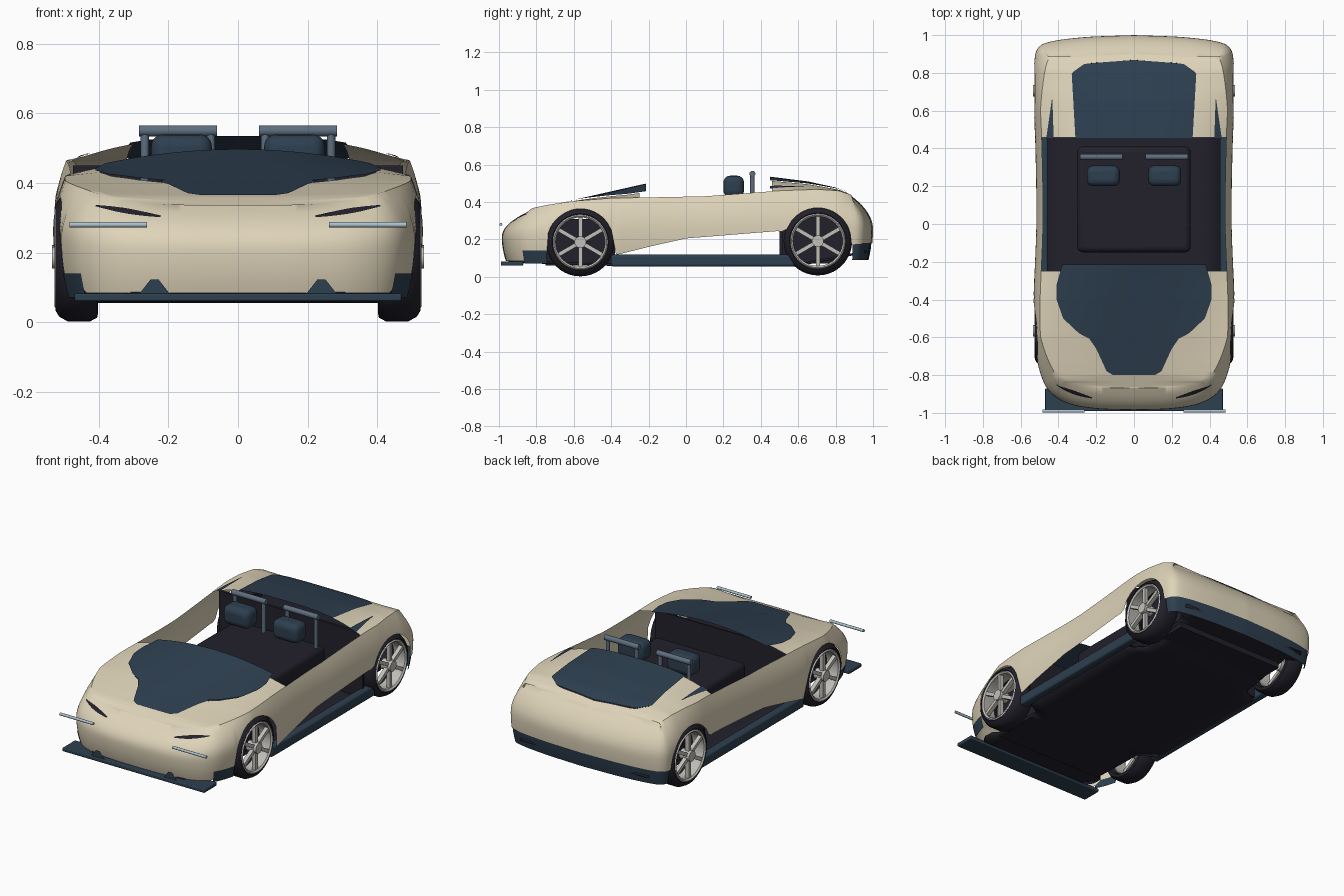
import bpy, bmesh, math
from math import sin, cos, pi, sqrt
from mathutils import Vector, Matrix

if "Cube" in bpy.data.objects:
    bpy.data.objects.remove(bpy.data.objects["Cube"])


def material(name, rgb):
    m = bpy.data.materials.new(name)
    m.use_nodes = True
    m.diffuse_color = (*rgb, 1)
    m.node_tree.nodes["Principled BSDF"].inputs["Base Color"].default_value = (*rgb, 1)
    return m


CREAM = material("cream_paint", (.74, .66, .49))
NAVY = material("navy_panel", (.027, .05, .08))
DARK = material("dark_trim", (.016, .015, .024))
SILVER = material("wheel_silver", (.54, .53, .49))
STEEL = material("steel_blue", (.11, .155, .21))
LAMP = material("pale_lamp", (.42, .54, .62))


def finish(name, bm, mat, mirror=False, bevel=0):
    me = bpy.data.meshes.new(name)
    bm.to_mesh(me)
    bm.free()
    me.materials.append(mat)
    ob = bpy.data.objects.new(name, me)
    bpy.context.collection.objects.link(ob)
    bpy.ops.object.select_all(action='DESELECT')
    ob.select_set(True)
    bpy.context.view_layer.objects.active = ob
    bpy.ops.object.shade_smooth_by_angle(angle=math.radians(45))
    if bevel:
        mod = ob.modifiers.new("round", 'BEVEL')
        mod.width, mod.segments = bevel, 4
    if mirror:
        ob.modifiers.new("mirror", 'MIRROR')
    return ob


def add_grid(bm, rows, closed=False):
    vs = [[bm.verts.new(p) for p in r] for r in rows]
    for a, b in zip(vs, vs[1:] + (vs[:1] if closed else [])):
        for j in range(len(a) - 1):
            bm.faces.new((a[j], a[j + 1], b[j + 1], b[j]))


def sheet(name, grids, mat):
    """Open mirrored surface made of point rows, turned to face outward."""
    bm = bmesh.new()
    for rows in grids:
        add_grid(bm, rows)
    bmesh.ops.remove_doubles(bm, verts=bm.verts, dist=1e-5)
    bmesh.ops.recalc_face_normals(bm, faces=bm.faces)
    mid = Vector((0, 0, .2))
    if sum(f.normal.dot(f.calc_center_median() - mid) * f.calc_area() for f in bm.faces) < 0:
        bmesh.ops.reverse_faces(bm, faces=bm.faces)
    return finish(name, bm, mat, True)


def box(name, lo, hi, mat, bevel=0, mirror=False):
    bm = bmesh.new()
    lo, hi = Vector(lo), Vector(hi)
    bmesh.ops.create_cube(bm, size=1, matrix=Matrix.Translation((lo + hi) / 2) @ Matrix.Diagonal((*(hi - lo), 1)))
    return finish(name, bm, mat, mirror, bevel)


def add_rod(bm, a, b, r, sides=12):
    a, b = Vector(a), Vector(b)
    m = Matrix.Translation((a + b) / 2) @ (b - a).to_track_quat('Z', 'Y').to_matrix().to_4x4()
    bmesh.ops.create_cone(bm, cap_ends=True, segments=sides, radius1=r, radius2=r, depth=(b - a).length, matrix=m)


def lerp(table, y):
    if y <= table[0][0]:
        return table[0][1]
    for (a, p), (b, q) in zip(table, table[1:]):
        if y <= b:
            return p + (q - p) * (y - a) / max(b - a, 1e-6)
    return table[-1][1]


def spline(pts, n):
    p = [Vector(q) for q in pts]
    p = [2 * p[0] - p[1]] + p + [2 * p[-1] - p[-2]]
    out = []
    for a, b, c, d in zip(p, p[1:], p[2:], p[3:]):
        for k in range(n):
            t = k / n
            out.append(.5 * (2 * b + (c - a) * t + (2 * a - 5 * b + 4 * c - d) * t * t + (3 * b - a - 3 * c + d) * t ** 3))
    return out + [p[-2]]


# Plan outline of the body, front centre to rear centre
outline = spline([(0, -.985), (.2, -.978), (.35, -.95), (.45, -.885), (.502, -.77), (.528, -.62), (.532, -.4),
                  (.517, 0), (.522, .4), (.534, .7), (.528, .86), (.505, .935), (.43, .968), (.25, .99), (0, 1)], 12)
N = len(outline)
AXLES = ((-.565, .185), (.705, .19))
SHOULDER = [(-1, .332), (-.9, .36), (-.75, .385), (-.6, .405), (-.4, .42), (.1, .43), (.3, .445),
            (.5, .46), (.7, .467), (.82, .46), (.9, .437), (1, .42)]
LOWER = [(-.88, .083), (-.85, .125), (-.7, .125), (-.4, .11), (-.2, .16), (0, .205), (.5, .245), (.85, .17), (1, .18)]
INSET = [(-1, .12), (-.85, .08), (-.6, .035), (.6, .035), (.85, .065), (1, .1)]
CROWN = [(-.865, .334), (-.8, .36), (-.65, .393), (-.22, .49), (.45, .53), (.65, .505), (.8, .472), (.86, .45), (.9, .42)]


def low_edge(y):
    z = lerp(LOWER, y)
    for c, h in AXLES:
        if abs(y - c) < .178:
            z = max(z, h + sqrt(.178 ** 2 - (y - c) ** 2))
    return z


def surf(i, z, lift=0):
    """Point on the body side at outline sample i and height z."""
    p = outline[i]
    d = outline[min(i + 1, N - 1)] - outline[max(i - 1, 0)]
    n = Vector((0, -1 if i == 0 else 1)) if i in (0, N - 1) else Vector((d.y, -d.x)).normalized()
    t = (z - .09) / (lerp(SHOULDER, p.y) - .09)
    k = lerp(INSET, p.y) * ((t - .5) / .5) ** 2 if t > .5 else .02 * ((.5 - t) / .5) ** 2
    q = p - n * (k - lift)
    return Vector((max(q.x, 0), q.y, z))


edge = [surf(i, lerp(SHOULDER, outline[i].y)) for i in range(N)]
edge_x = [(p.y, p.x) for p in edge]
edge_z = [(p.y, p.z) for p in edge]


def top(x, y, lift=0):
    """Point on the hood or rear deck."""
    zs, xs = lerp(edge_z, y), max(lerp(edge_x, y), .01)
    return Vector((x, y, zs + (lerp(CROWN, y) - zs) * (1 - min(abs(x) / xs, 1) ** (2 if y < 0 else 3)) + lift))


# Half widths of the glass and the rear deck panel
SCREEN = [(-.655, 0), (-.645, .1), (-.62, .21), (-.58, .29), (-.5, .375), (-.4, .41), (-.32, .41), (-.215, .38)]
DECK = [(.45, .31), (.8, .33), (.85, .26), (.868, 0)]


def top_row(p, opening):
    a = lerp(opening, p.y) * .97
    return [p] + [top(p.x + (a - p.x) * k / 12, p.y) for k in range(1, 13)]


# Body shell: sides with wheel arches, hood and rear deck surrounds
sides = []
for i, p in enumerate(outline):
    z0, z1 = low_edge(p.y), lerp(SHOULDER, p.y)
    sides.append([surf(i, z0 + (z1 - z0) * k / 12) for k in range(13)])
hood = [top_row(p, SCREEN) for p in edge if p.y < -.22]
deck = [top_row(p, DECK) for p in edge if p.y > .45]
sheet("body_shell", [sides, hood, deck], CREAM)


def patch(name, inner, outer, y0, y1, lift=.005):
    """Thin navy panel lying on the top surface between two width tables."""
    rows = []
    for k in range(41):
        y = y0 + (y1 - y0) * k / 40
        a, b = lerp(inner, y), lerp(outer, y)
        rows.append([top(a + (b - a) * j / 10, y, lift) for j in range(11)])
    return sheet(name, [rows], NAVY)


# Glass and dark top panels
CENTRE = [(0, 0)]
patch("windshield", CENTRE, SCREEN, -.655, -.215, .007)
patch("hood_panel", CENTRE, [(-.8, .11), (-.78, .145), (-.66, .2), (-.61, .235)], -.8, -.61)
patch("rear_deck_panel", CENTRE, DECK, .45, .868)
patch("quarter_window", [(.45, .425), (.66, .432)], [(.45, .465), (.66, .435)], .45, .66)

# Lower bumper strips
rear = [i for i in range(N) if outline[i].y > .89]
corner = [i for i in range(N) if -.88 < outline[i].y < -.74]
sheet("rear_valance", [[[surf(i, z, -.004) for z in (.09, .12, .15, .2)] for i in rear]], NAVY)
sheet("front_bumper_corner", [[[surf(i, z, .003) for z in (.07, .1, .14)] for i in corner]], NAVY)
sheet("front_intake", [[[(.24 + w, -.982, z) for w in (-h, h)] for z, h in ((.08, .045), (.105, .025), (.122, .012))]], NAVY)

# Headlight slits following the nose
slit = []
for i in range(N):
    x = outline[i].x
    if outline[i].y < -.7 and .22 < x < .45:
        mid, h = .3 + .14 * (x - .2), .006 * sin(pi * (x - .21) / .25) + .001
        slit.append([surf(i, mid + h * s, .004) for s in (-1, 0, 1)])
sheet("headlight_slit", [slit], DARK)

# Front splitter, lamp bars and side sills
box("front_splitter", (-.47, -.99, .06), (.47, -.87, .082), NAVY, .005)
bm = bmesh.new()
add_rod(bm, (.262, -.99, .28), (.485, -.99, .28), .008)
finish("lamp_bar", bm, LAMP, True)
box("side_sill", (.455, -.4, .055), (.505, .58, .118), NAVY, .012, True)

# Underbody, wheel wells and cockpit
floor_w = [(-.95, .3), (-.84, .4), (-.77, .4), (-.74, .37), (-.39, .37), (-.37, .47), (.5, .47), (.53, .37), (.88, .37), (.9, .46), (.95, .42)]
floor_z = [(-.95, .075), (-.3, .055), (.6, .055), (.97, .13)]
stations = [-.95 + 1.92 * k / 64 for k in range(65)]
floor = sheet("underbody", [[[(lerp(floor_w, y) * j / 4, y, lerp(floor_z, y)) for j in range(5)] for y in stations]], DARK)
floor.modifiers.new("thickness", 'SOLIDIFY').thickness = .012
box("front_wheel_well", (-.36, -.75, .06), (.36, -.38, .31), DARK)
box("rear_wheel_well", (-.36, .5, .07), (.36, .84, .36), DARK)
box("cabin_tub", (-.3, -.15, .255), (.3, .41, .365), DARK, .03)
box("firewall", (-.46, -.375, .06), (.46, -.365, .39), DARK)
box("rear_bulkhead", (-.475, .5, .06), (.475, .515, .45), DARK)

# Headrest cushions and roll hoops
box("seat", (.075, .2, .425), (.25, .31, .54), NAVY, .035, True)
bm = bmesh.new()
add_rod(bm, (.06, .355, .55), (.285, .355, .55), .016, 16)
for x in (.078, .268):
    add_rod(bm, (x, .355, .36), (x, .355, .55), .012, 16)
finish("roll_hoop", bm, STEEL, True)

# Wheels: turned tyre and rim, six spokes and a hub
TYRE = [(.42, .145), (.402, .155), (.405, .172), (.425, .183), (.49, .183), (.514, .17), (.525, .152), (.52, .143), (.42, .145)]
RIM = [(.522, .148), (.528, .141), (.52, .132), (.44, .138), (.44, .143), (.522, .148)]


def turned(profile, y, z, steps=40):
    return [[(x, y + r * cos(2 * pi * k / steps), z + r * sin(2 * pi * k / steps)) for x, r in profile] for k in range(steps)]


for label, (y, z) in zip(("front", "rear"), AXLES):
    for part, profile, mat in (("tyre", TYRE, DARK), ("rim", RIM, SILVER)):
        bm = bmesh.new()
        add_grid(bm, turned(profile, y, z), True)
        if part == "rim":
            add_rod(bm, (.47, y, z), (.535, y, z), .031, 20)
            for k in range(6):
                turn = Matrix.Translation((.508, y, z)) @ Matrix.Rotation(k * pi / 3, 4, 'X')
                bmesh.ops.create_cube(bm, size=1, matrix=turn @ Matrix.Translation((0, 0, .08)) @ Matrix.Diagonal((.024, .021, .12, 1)))
        bmesh.ops.remove_doubles(bm, verts=bm.verts, dist=1e-5)
        bmesh.ops.recalc_face_normals(bm, faces=bm.faces)
        finish(f"{label}_{part}", bm, mat, True)
